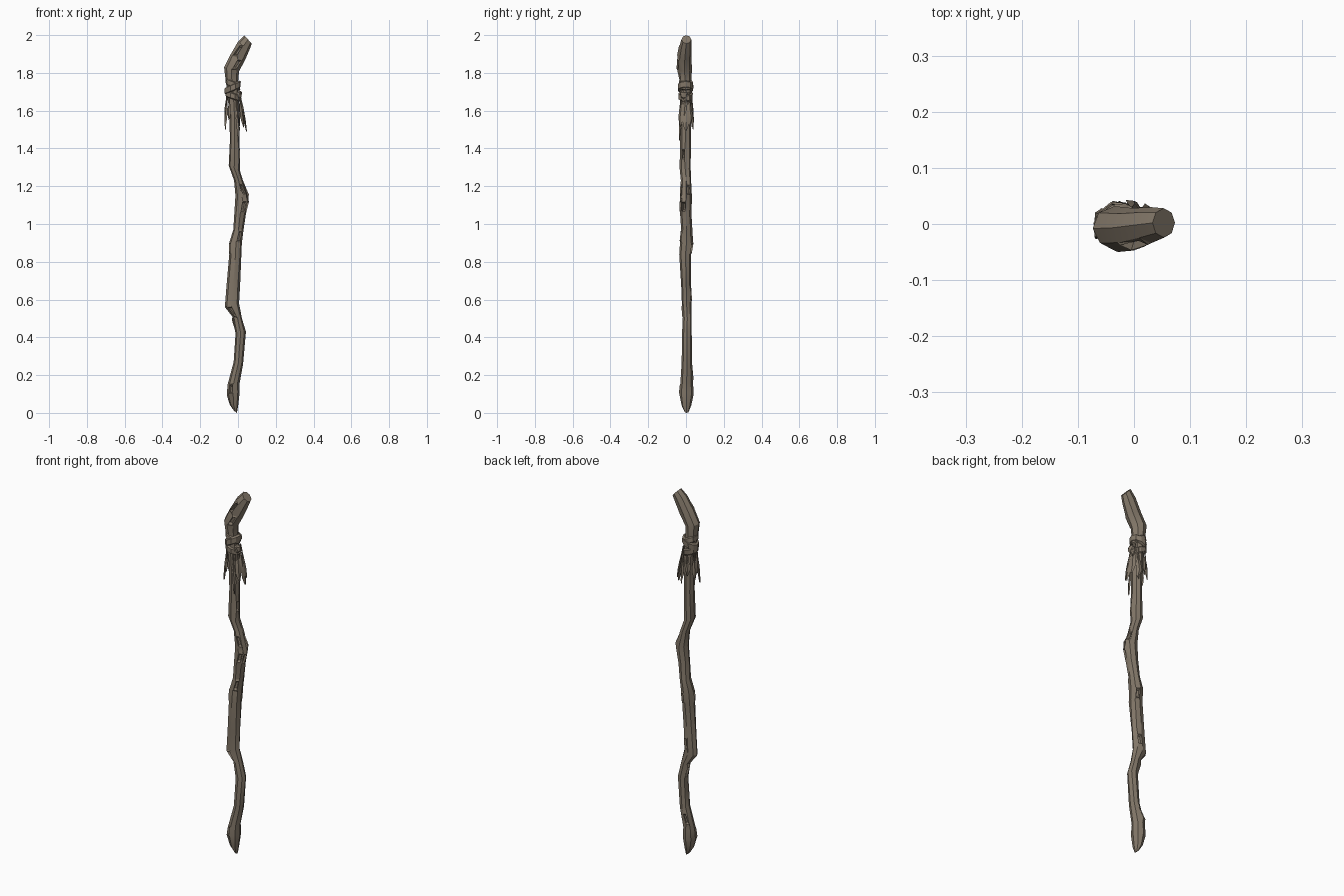
import bpy, bmesh, math, random
from mathutils import Vector

if "Cube" in bpy.data.objects:
    bpy.data.objects.remove(bpy.data.objects["Cube"])

random.seed(4)

mat = bpy.data.materials.new("weathered_brown_wood")
mat.diffuse_color = (0.225, 0.185, 0.14, 1)
mat.use_nodes = True
mat.node_tree.nodes["Principled BSDF"].inputs["Base Color"].default_value = mat.diffuse_color


def finish(name, bm, angle=35):
    bmesh.ops.recalc_face_normals(bm, faces=bm.faces)
    me = bpy.data.meshes.new(name)
    bm.to_mesh(me)
    bm.free()
    me.materials.append(mat)
    ob = bpy.data.objects.new(name, me)
    bpy.context.collection.objects.link(ob)
    bpy.ops.object.select_all(action='DESELECT')
    ob.select_set(True)
    bpy.context.view_layer.objects.active = ob
    bpy.ops.object.shade_smooth_by_angle(angle=math.radians(angle))
    return ob


def loft(bm, rings):
    """Skin a list of point rings and cap both ends; returns faces per band."""
    vs = [[bm.verts.new(p) for p in r] for r in rings]
    n = len(vs[0])
    bands = [[bm.faces.new((a[i], a[(i + 1) % n], b[(i + 1) % n], b[i]))
              for i in range(n)] for a, b in zip(vs, vs[1:])]
    bm.faces.new(vs[0][::-1])
    bm.faces.new(vs[-1])
    return bands


def section(spec, n=8, jitter=0.0):
    """Ring from its left point, right point and front/back depth."""
    xl, zl, xr, zr, yf, yb = spec
    c = Vector(((xl + xr) / 2, (yf + yb) / 2, (zl + zr) / 2))
    h = Vector(((xr - xl) / 2, 0, (zr - zl) / 2))
    d = Vector((0, (yb - yf) / 2, 0))
    pts = []
    for i in range(n):
        a = math.tau * i / n
        k = 1 + random.uniform(-jitter, jitter)
        pts.append(c + (h * math.cos(a) + d * math.sin(a)) * k)
    return pts


# crooked staff: left x, left z, right x, right z, front y, back y
path = [
    (-.022, .012, -.006, .000, -.008, .014),
    (-.045, .045, .000, .035, -.024, .028),
    (-.060, .095, .008, .110, -.035, .040),
    (-.055, .150, .008, .160, -.030, .037),
    (-.022, .270, .026, .260, -.022, .032),
    (-.014, .420, .042, .430, -.020, .030),
    (-.030, .510, .022, .500, -.016, .030),
    (-.070, .560, .006, .580, -.022, .028),
    (-.061, .660, .010, .680, -.026, .028),
    (-.045, .840, .019, .840, -.035, .029),
    (-.044, .910, .022, .900, -.031, .036),
    (-.025, .970, .030, .970, -.026, .034),
    (-.020, 1.06, .043, 1.05, -.030, .028),
    (-.013, 1.15, .057, 1.13, -.032, .033),
    (-.020, 1.23, .027, 1.23, -.026, .028),
    (-.050, 1.31, .010, 1.285, -.033, .026),
    (-.043, 1.45, .008, 1.45, -.032, .027),
    (-.046, 1.58, .008, 1.58, -.030, .028),
    (-.055, 1.70, .004, 1.70, -.032, .030),
    (-.066, 1.77, .000, 1.76, -.036, .027),
    (-.073, 1.83, .004, 1.81, -.046, .030),
    (-.040, 1.895, .034, 1.865, -.044, .030),
    (.000, 1.965, .062, 1.925, -.034, .030),
    (.033, 1.999, .073, 1.955, -.024, .028),
]
bm = bmesh.new()
bands = loft(bm, [section(s, 8, 0.05 if 0 < i < len(path) - 2 else 0)
                  for i, s in enumerate(path)])
# knot holes: (band, side); side 0-3 back half, 4-7 front half
for b, s in [(2, 5), (3, 2), (5, 3), (6, 5), (7, 1), (9, 4), (9, 1), (10, 6),
             (12, 6), (12, 7), (13, 0), (15, 7), (20, 6), (21, 5), (13, 6)]:
    f = bands[b][s]
    f.normal_update()
    nrm = f.normal.copy()
    bmesh.ops.inset_individual(bm, faces=[f], thickness=0.004)
    for push in (0.004, -0.012):
        c = f.calc_center_median()
        for v in f.verts:
            d = v.co - c
            d.z *= min(1, 0.026 / max(abs(d.z), 1e-4))
            v.co = c + d * (0.95 if push > 0 else 0.7) + nrm * push
        if push > 0:
            bmesh.ops.inset_individual(bm, faces=[f], thickness=0.002)
# break the warped quads into flat facets like hewn wood
bmesh.ops.triangulate(bm, faces=[f for f in bm.faces if len(f.verts) == 4])
finish("staff_shaft", bm, 30)


# crossed binding bands at the neck
def binding(name, zl, zr, height, grow):
    bm = bmesh.new()
    rings = []
    for t, g in ((-.5, .0), (-.35, grow), (.35, grow), (.5, .0)):
        dz = t * height
        rings.append(section((-.060 - g, zl + dz, .005 + g, zr + dz,
                              -.034 - g, .031 + g), 10, 0.05))
    loft(bm, rings)
    finish(name, bm, 30)


binding("binding_upper", 1.755, 1.725, .035, .006)
binding("binding_middle", 1.705, 1.740, .040, .009)
binding("binding_lower", 1.690, 1.665, .035, .006)

# tied lump of the binding on the right side
bm = bmesh.new()
bmesh.ops.create_icosphere(bm, subdivisions=1, radius=1)
for v in bm.verts:
    v.co = Vector((.006 + v.co.x * .017, -.012 + v.co.y * .022, 1.685 + v.co.z * .026))
finish("binding_knot", bm, 20)


# hanging feathers: direction (degrees), top z, tip z, half width, lean outwards
def feather(i, deg, top, tip, width, lean):
    a = math.radians(deg)
    out = Vector((math.cos(a), math.sin(a), 0))
    side = Vector((-math.sin(a), math.cos(a), 0))
    start = Vector((-.025 + .034 * out.x, .032 * out.y, top))
    axis = Vector((lean * out.x, lean * .5 * out.y, tip - top))
    bm = bmesh.new()
    rings = []
    for t, w in ((0, .2), (.3, .3), (.5, .9), (.72, 1), (.88, .55), (1, .05)):
        c = start + axis * t + side * random.uniform(-.003, .003)
        th = .002 + .004 * w
        rings.append([c + side * width * w, c + out * th,
                      c - side * width * w, c - out * th])
    loft(bm, rings)
    finish(f"feather_{i}", bm, 20)


for i, args in enumerate([
        (0, 1.70, 1.49, .022, .036), (-35, 1.70, 1.51, .016, .034),
        (28, 1.70, 1.52, .015, .036), (-12, 1.69, 1.57, .013, .024),
        (-60, 1.68, 1.44, .010, .020), (60, 1.68, 1.50, .014, .022),
        (180, 1.69, 1.56, .014, .010), (215, 1.69, 1.50, .011, .018),
        (150, 1.68, 1.53, .013, .014), (238, 1.68, 1.55, .011, .012),
        (105, 1.67, 1.55, .013, .012)]):
    feather(i + 1, *args)
